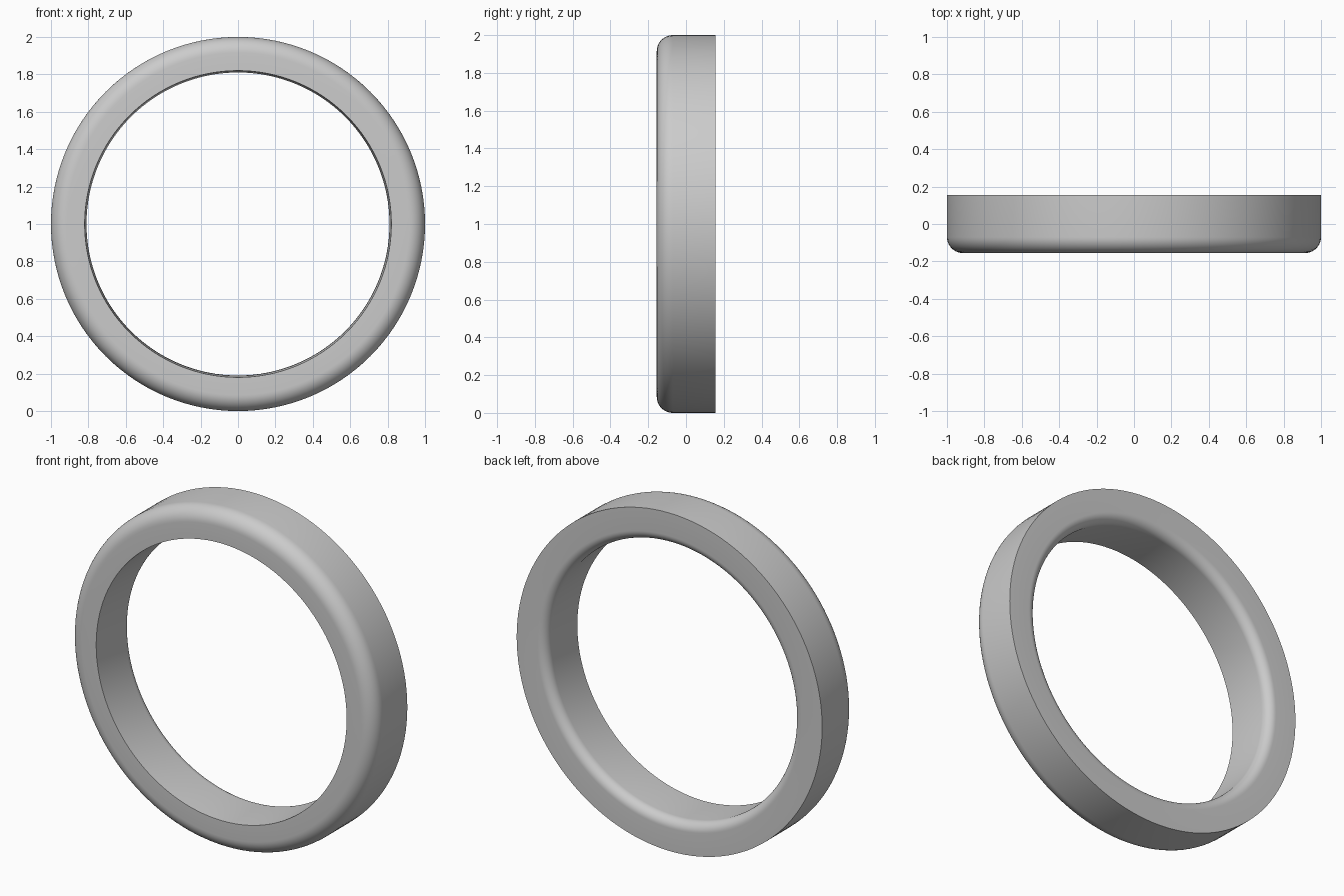
import bpy
import bmesh
from math import sin, cos, pi, radians
from mathutils import Matrix

cube = bpy.data.objects.get("Cube")
if cube:
    bpy.data.objects.remove(cube)

SEGMENTS = 128
DEPTH = 0.155
OUTER, INNER_FRONT, INNER_BACK = 1.0, 0.82, 0.81
FRONT_ROUND, BACK_ROUND = 0.085, 0.055


def arc(cx, cy, radius, start, end, steps=10):
    """Points of a rounded corner as (ring radius, y)."""
    angles = [radians(start + (end - start) * i / steps) for i in range(steps + 1)]
    return [(cx + radius * cos(a), cy + radius * sin(a)) for a in angles]


# Cross-section: rounded outer front corner and rounded inner back corner
profile = [(INNER_FRONT, -DEPTH)]
profile += arc(OUTER - FRONT_ROUND, FRONT_ROUND - DEPTH, FRONT_ROUND, -90, 0)
profile += [(OUTER, DEPTH)]
profile += arc(INNER_BACK + BACK_ROUND, DEPTH - BACK_ROUND, BACK_ROUND, 90, 180)

# Sweep the cross-section around the y axis
bm = bmesh.new()
rings = []
for i in range(SEGMENTS):
    a = 2 * pi * i / SEGMENTS
    rings.append([bm.verts.new((r * cos(a), y, r * sin(a))) for r, y in profile])
for i, ring in enumerate(rings):
    following = rings[(i + 1) % SEGMENTS]
    for j in range(len(profile)):
        k = (j + 1) % len(profile)
        bm.faces.new((ring[j], ring[k], following[k], following[j]))
bmesh.ops.recalc_face_normals(bm, faces=bm.faces)
bmesh.ops.transform(bm, matrix=Matrix.Translation((0, 0, OUTER)), verts=bm.verts)

mesh = bpy.data.meshes.new("ring_band")
bm.to_mesh(mesh)
bm.free()
ring_band = bpy.data.objects.new("ring_band", mesh)
bpy.context.collection.objects.link(ring_band)

# Plain grey finish
grey = bpy.data.materials.new("light_grey")
grey.use_nodes = True
colour = (0.6, 0.6, 0.6, 1)
grey.diffuse_color = colour
grey.node_tree.nodes["Principled BSDF"].inputs["Base Color"].default_value = colour
mesh.materials.append(grey)

# Smooth surfaces with crisp corners
bpy.ops.object.select_all(action="DESELECT")
ring_band.select_set(True)
bpy.context.view_layer.objects.active = ring_band
bpy.ops.object.shade_smooth_by_angle(angle=radians(30))
